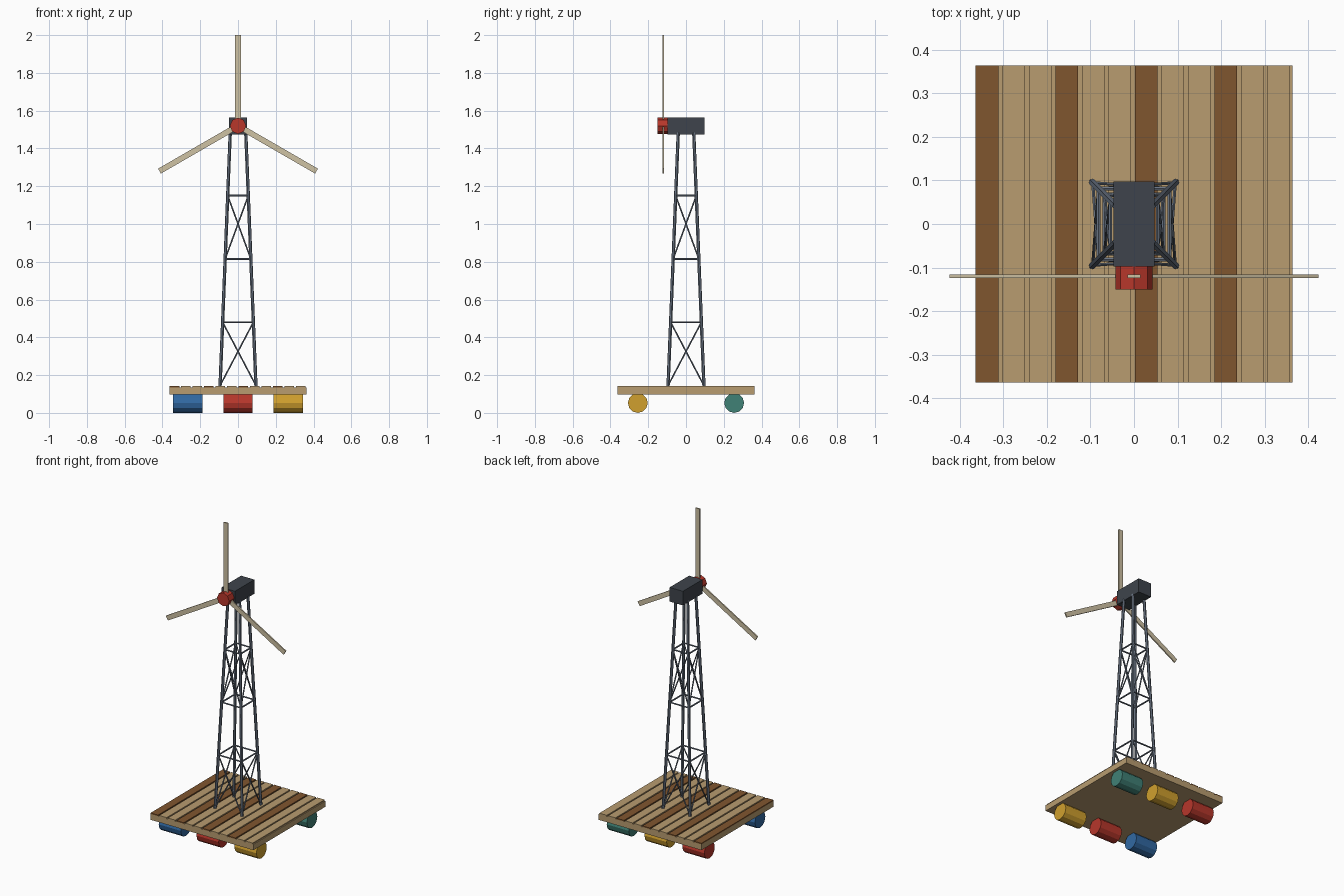
import bpy
import math
from mathutils import Vector, Matrix

if "Cube" in bpy.data.objects:
    bpy.data.objects.remove(bpy.data.objects["Cube"])


def material(name, hex_code):
    def lin(c):
        c /= 255
        return c / 12.92 if c < 0.04045 else ((c + 0.055) / 1.055) ** 2.4
    m = bpy.data.materials.new(name)
    m.diffuse_color = [lin(int(hex_code[i:i + 2], 16)) for i in (0, 2, 4)] + [1]
    m.use_nodes = True
    m.node_tree.nodes["Principled BSDF"].inputs["Base Color"].default_value = m.diffuse_color
    return m


TAN = material("pale wood", "B89C70")
BROWN = material("dark wood", "80562F")
STEEL = material("steel grey", "6A7584")
CHARCOAL = material("charcoal", "3E444C")
CREAM = material("blade cream", "CFC2A4")
RED = material("red", "B8372B")
BLUE = material("blue", "3169A3")
YELLOW = material("yellow", "D0A02E")
TEAL = material("teal", "408176")


def finish(name, mat):
    ob = bpy.context.object
    ob.name = name
    ob.data.materials.append(mat)
    return ob


def box(name, lo, hi, mat):
    lo, hi = Vector(lo), Vector(hi)
    bpy.ops.mesh.primitive_cube_add(size=1)
    ob = finish(name, mat)
    ob.data.transform(Matrix.Translation((lo + hi) / 2) @ Matrix.Diagonal((*(hi - lo), 1)))
    return ob


def rod(name, a, b, radius, sides, mat, spin=0):
    """Cylinder running from point a to point b."""
    a, b = Vector(a), Vector(b)
    d = b - a
    bpy.ops.mesh.primitive_cylinder_add(vertices=sides, radius=radius, depth=d.length)
    ob = finish(name, mat)
    ob.data.transform(Matrix.Translation((a + b) / 2)
                      @ d.to_track_quat('Z', 'Y').to_matrix().to_4x4()
                      @ Matrix.Rotation(spin, 4, 'Z'))
    return ob


# Raft deck: slab with raised planks, every third one dark
HALF = 0.363
box("deck_slab", (-HALF, -HALF, 0.098), (HALF, HALF, 0.135), TAN)
for i in range(12):
    x = -HALF + i * 0.0608
    box("deck_plank", (x, -HALF, 0.134), (x + 0.052, HALF, 0.142),
        BROWN if i % 3 == 0 else TAN)

# Floating barrels under the front and back edges
for y, colours in ((-0.255, (BLUE, RED, YELLOW)), (0.255, (RED, YELLOW, TEAL))):
    for x, mat in zip((-0.267, 0, 0.267), colours):
        rod("barrel", (x - 0.078, y, 0.0525), (x + 0.078, y, 0.0525), 0.0525, 12, mat)

# Lattice tower
Z0, Z1 = 0.14, 1.485
CORNERS = ((-1, -1), (1, -1), (1, 1), (-1, 1))


def corner(i, z):
    w = 0.095 + (0.041 - 0.095) * (z - Z0) / (Z1 - Z0)
    cx, cy = CORNERS[i % 4]
    return (cx * w, cy * w, z)


for i in range(4):
    rod("tower_leg", corner(i, Z0), corner(i, Z1), 0.009, 6, STEEL)
    for z in (0.48, 0.815, 1.15, 1.48):
        rod("ring_bar", corner(i, z), corner(i + 1, z), 0.005, 6, STEEL)
    for low, high in ((0.145, 0.48), (0.815, 1.15)):
        rod("cross_brace", corner(i, low), corner(i + 1, high), 0.004, 6, STEEL)
        rod("cross_brace", corner(i + 1, low), corner(i, high), 0.004, 6, STEEL)

# Generator housing and rotor hub
box("generator_housing", (-0.047, -0.098, 1.475), (0.047, 0.098, 1.565), CHARCOAL)
HUB_Z = 1.52
rod("rotor_hub", (0, -0.15, HUB_Z), (0, -0.097, HUB_Z), 0.043, 8, RED)

# Three rotor blades
for k in range(3):
    blade = box("rotor_blade", (-0.015, -0.004, 0.01), (0.015, 0.004, 0.48), CREAM)
    blade.data.transform(Matrix.Translation((0, -0.12, HUB_Z))
                         @ Matrix.Rotation(k * math.tau / 3, 4, 'Y'))
